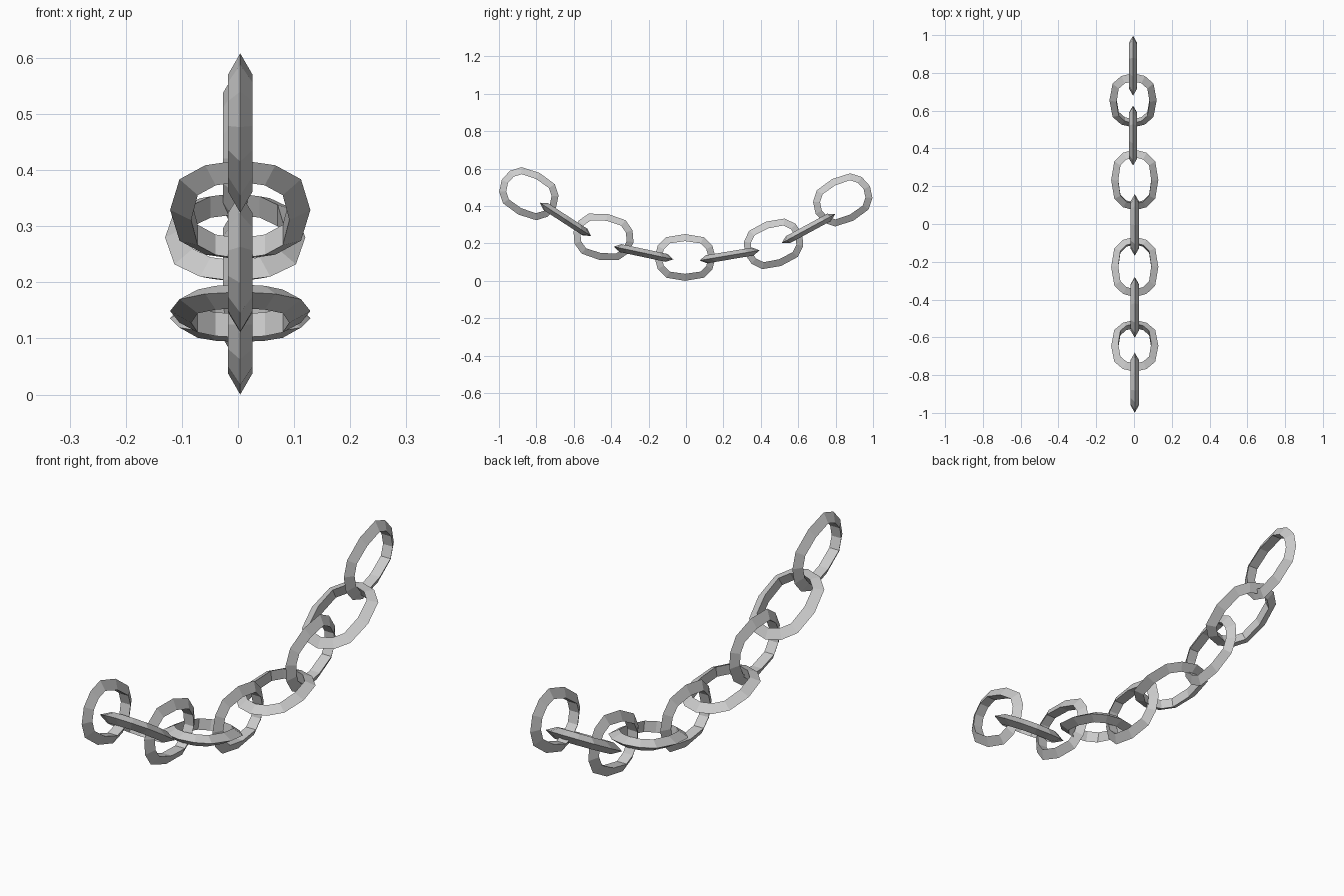
import bpy
from math import radians
from mathutils import Matrix

if "Cube" in bpy.data.objects:
    bpy.data.objects.remove(bpy.data.objects["Cube"])

STRETCH = 0.038  # how far the two halves of each ring are pulled apart


def link_mesh():
    # Twelve-sided ring with a triangular section, pulled into an oval along y
    bpy.ops.mesh.primitive_torus_add(major_segments=12, minor_segments=3,
                                     major_radius=0.1, minor_radius=0.025)
    obj = bpy.context.object
    mesh = obj.data
    for v in mesh.vertices:
        if abs(v.co.y) > 0.001:
            v.co.y += STRETCH if v.co.y > 0 else -STRETCH
    for p in mesh.polygons:
        p.use_smooth = False
    bpy.data.objects.remove(obj)
    return mesh


# Hanging chain: x, y, z, tilt in degrees; upright and flat links alternate
links = [
    (0.004, -0.840, 0.466, -27),
    (0.004, -0.645, 0.329, -33),
    (0.004, -0.441, 0.235, -10),
    (0.004, -0.227, 0.149, -12),
    (0.004, -0.005, 0.125, 0),
    (0.004, 0.233, 0.136, 9.5),
    (-0.005, 0.468, 0.198, 19),
    (-0.005, 0.655, 0.280, 28.5),
    (-0.005, 0.838, 0.433, 27),
]

mesh = link_mesh()
for i, (x, y, z, tilt) in enumerate(links):
    upright = i % 2 == 0
    name = "upright_link" if upright else "flat_link"
    obj = bpy.data.objects.new(f"{name}_{i + 1}", mesh.copy())
    bpy.context.collection.objects.link(obj)
    roll = Matrix.Rotation(radians(90 if upright else 0), 4, 'Y')
    obj.matrix_world = (Matrix.Translation((x, y, z))
                        @ Matrix.Rotation(radians(tilt), 4, 'X') @ roll)
